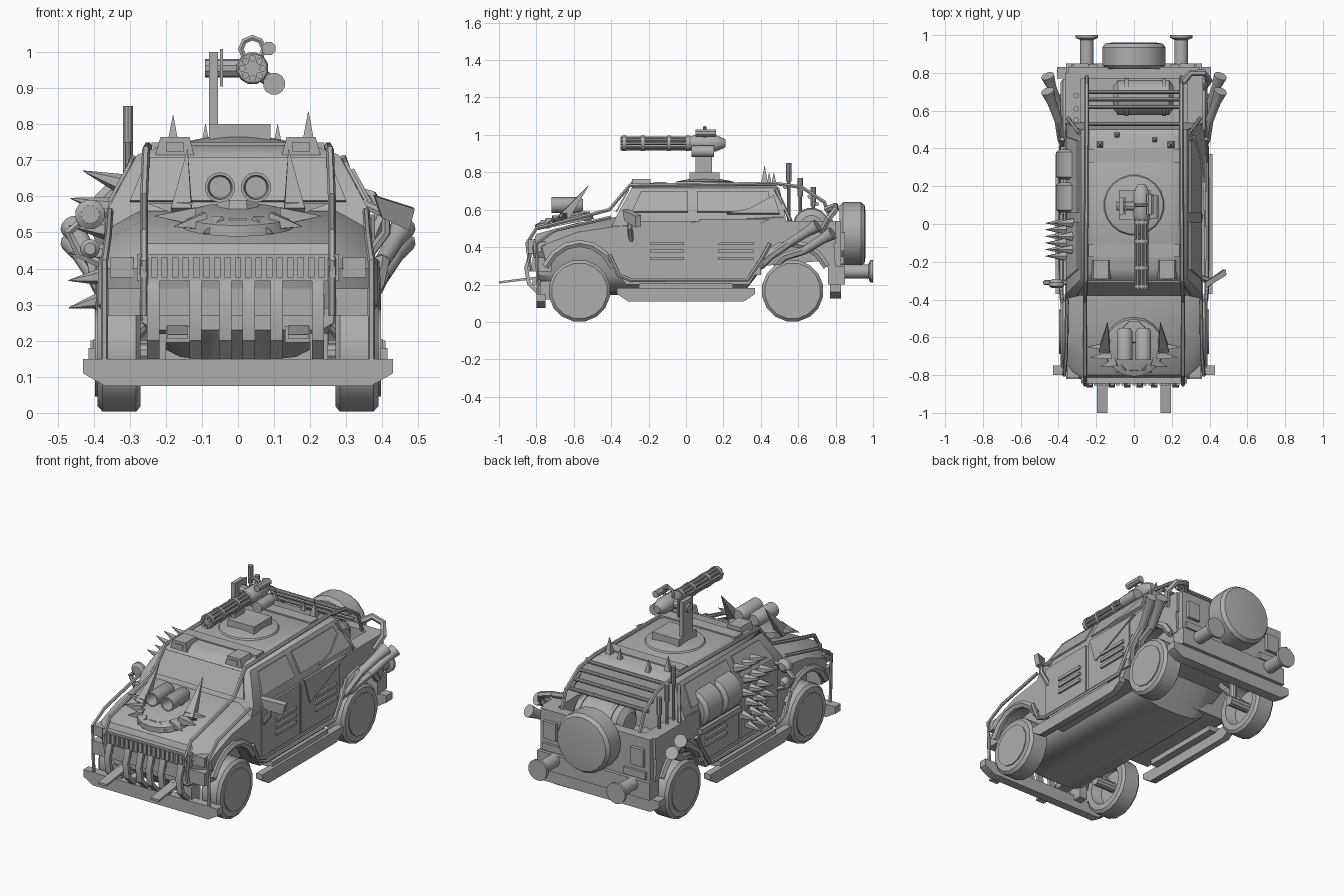
import bpy, bmesh
from math import sin, cos, pi, radians
from mathutils import Vector

old = bpy.data.objects.get("Cube")
if old:
    bpy.data.objects.remove(old, do_unlink=True)

paint = bpy.data.materials.new("plain_grey")
paint.use_nodes = True
grey = (.42, .42, .42, 1)
paint.diffuse_color = grey
paint.node_tree.nodes["Principled BSDF"].inputs["Base Color"].default_value = grey


def finish(name, mesh, mirror):
    mesh.materials.clear()
    mesh.materials.append(paint)
    mesh.polygons.foreach_set("use_smooth", [True] * len(mesh.polygons))
    mesh.set_sharp_from_angle(angle=radians(35))
    part = bpy.data.objects.new(name, mesh)
    bpy.context.collection.objects.link(part)
    if mirror:
        modifier = part.modifiers.new("mirror", "MIRROR")
        modifier.use_mirror_merge = False


def loft(name, rings, mirror=False):
    bm = bmesh.new()
    loops = [[bm.verts.new(point) for point in ring] for ring in rings]
    count = len(loops[0])
    for low, high in zip(loops, loops[1:]):
        for i in range(count):
            j = (i + 1) % count
            bm.faces.new((low[i], low[j], high[j], high[i]))
    bm.faces.new(loops[0])
    bm.faces.new(loops[-1])
    bmesh.ops.recalc_face_normals(bm, faces=bm.faces)
    mesh = bpy.data.meshes.new(name)
    bm.to_mesh(mesh)
    bm.free()
    finish(name, mesh, mirror)


def box(name, low, high, mirror=False):
    (a, b, c), (d, e, f) = low, high
    rect = [(a, b), (d, b), (d, e), (a, e)]
    loft(name, [[(x, y, z) for x, y in rect] for z in (c, f)], mirror)


def plate(name, outline, offset, mirror=False):
    shift = Vector(offset)
    loft(name, [outline, [Vector(p) + shift for p in outline]], mirror)


def lathe(name, start, direction, profile, sides=12, mirror=False):
    start, turn = Vector(start), Vector(direction).to_track_quat("Z", "Y")
    angles = [2 * pi * (i + .5) / sides for i in range(sides)]
    rings = [[start + turn @ Vector((r * cos(a), r * sin(a), d)) for a in angles]
             for d, r in profile]
    loft(name, rings, mirror)


def rod(name, start, end, radius, tip=None, sides=10, mirror=False):
    span = Vector(end) - Vector(start)
    tip = radius if tip is None else tip
    lathe(name, start, span, [(0, radius), (span.length, tip)], sides, mirror)


def spike(name, base, tip, radius, sides=5, mirror=False):
    rod(name, base, tip, radius, .001, sides, mirror)


def tube(name, points, radius, mirror=False, closed=False):
    curve = bpy.data.curves.new(name, "CURVE")
    curve.dimensions = "3D"
    curve.bevel_depth = radius
    curve.bevel_resolution = 1
    curve.use_fill_caps = True
    spline = curve.splines.new("POLY")
    spline.points.add(len(points) - 1)
    spline.use_cyclic_u = closed
    for target, point in zip(spline.points, points):
        target.co = (*point, 1)
    helper = bpy.data.objects.new(name + "_path", curve)
    mesh = bpy.data.meshes.new_from_object(helper)
    bpy.data.objects.remove(helper)
    finish(name, mesh, mirror)


# Lower body with wheel arches, narrowing towards the nose and shoulders
AXLES = (-.57, .57)


def arch(centre):
    return [(centre + .21 * cos(a), .17 + .25 * sin(a))
            for a in [radians(angle) for angle in range(30, 151, 20)]]


profile = [(-.8, .29), (-.83, .4), (-.8, .47), (-.58, .53), (-.38, .56), (.53, .56),
           (.54, .44), (.79, .44), (.8, .29)]
profile += arch(AXLES[1]) + [(.34, .2), (-.32, .2)] + arch(AXLES[0])


def section(x, edge):
    return [(x, y + (.06 if edge and y < -.76 else 0),
             z - (.05 if edge and y < -.3 and z > .45 else 0)) for y, z in profile]


loft("body", [section(-.365, True), section(-.27, False),
              section(.27, False), section(.365, True)])
belly = [(.27, .42), (.265, .25), (.23, .19), (.16, .155), (.06, .145)]
belly += [(-x, z) for x, z in reversed(belly)]
loft("underbody", [[(x, y, max(z, floor)) for x, z in belly]
                   for y, floor in ((-.79, .23), (-.7, 0), (.3, 0), (.42, .3), (.78, .33))])

# Cabin and roof
levels = [(.5, .362, -.4, .54), (.57, .358, -.37, .53), (.715, .28, -.29, .5),
          (.742, .21, -.24, .46)]
loft("cabin", [[(-x, a, z), (x, a, z), (x, b, z), (-x, b, z)] for z, x, a, b in levels])
for y in (-.14, .36):
    box("roof_rib", (-.24, y - .035, .735), (.24, y + .035, .749))
plate("windscreen", [(-.3, -.37, .585), (.3, -.37, .585), (.25, -.303, .705),
                     (-.25, -.303, .705)], (0, -.008, .004))


def on_side(y, z):
    return (min(.365, .36 - (z - .57) * .54), y, z)


for name, low, high in (("front_window", (-.29, .01), (-.24, .01)),
                        ("rear_window", (.06, .46), (.06, .44))):
    plate(name, [on_side(low[0], .585), on_side(low[1], .585),
                 on_side(high[1], .695), on_side(high[0], .695)], (.008, 0, .004), True)
plate("window_shard", [on_side(y, z) for y, z in
                       ((.22, .575), (.34, .6), (.47, .67), (.5, .575))], (.015, 0, .008))
plate("door_shard", [on_side(y, z) for y, z in
                     ((.07, .55), (.45, .55), (.28, .47), (.12, .4))], (.014, 0, 0))

# Rear bed
box("bed_wall", (.28, .53, .42), (.365, .8, .54), True)
box("tailgate", (-.35, .77, .28), (.35, .83, .54))
box("tail_light", (.24, .81, .38), (.32, .85, .48), True)
box("tailgate_latch", (.19, .81, .31), (.33, .845, .35), True)
lathe("bed_tank", (-.11, .67, .51), (1, 0, 0),
      [(0, .06), (.025, .095), (.295, .095), (.32, .06)], 16)
for x in (-.05, .15):
    lathe("tank_band", (x, .67, .51), (1, 0, 0), [(0, .101), (.02, .101)], 16)

# Wheels with hollow backs, axles, arch trims
for y in AXLES:
    lathe("tyre", (.27, y, .166), (1, 0, 0),
          [(.06, .1), (0, .115), (0, .15), (.012, .166), (.105, .166), (.12, .15)], 16, True)
    lathe("wheel_hub", (.38, y, .166), (1, 0, 0), [(0, .12), (.016, .12)], 14, True)
    rod("axle", (.2, y, .166), (.35, y, .166), .028, mirror=True)
    rod("suspension_arm", (.2, y - .08, .3), (.33, y, .17), .018, mirror=True)
    rod("suspension_strut", (.23, y, .4), (.23, y, .166), .022, mirror=True)
    tube("arch_trim", [(.366, b, c) for b, c in arch(y)], .022, True)
lathe("spare_wheel", (0, .82, .47), (0, 1, 0),
      [(0, .15), (.02, .17), (.115, .17), (.135, .155), (.14, .12)], 18)

# Door panels, ribs, sills
for low, high in ((-.31, .03), (.05, .4)):
    box("door_panel", (.36, low, .25), (.372, high, .54), True)
    for z in (.33, .37, .41):
        box("door_rib", (.37, low + .12, z), (.384, high - .04, z + .018), True)
board = [(-.37, .18), (.37, .18), (.37, .15), (.31, .11), (-.31, .11), (-.37, .15)]
loft("running_board", [[(x, y, z) for y, z in board] for x in (.375, .415)], True)
box("board_bracket", (.33, -.25, .17), (.4, .25, .205), True)
tube("sill_bar", [(.38, -.41, .36), (.385, -.36, .25), (.385, -.3, .225), (.385, .33, .225),
                  (.385, .4, .33), (.38, .45, .42)], .012, True)

# Bumpers, ram blades, rear pipes
bumper = [(-.43, .15), (.43, .15), (.43, .11), (.37, .075), (-.37, .075), (-.43, .11)]
loft("front_bumper", [[(x, y, z) for x, z in bumper] for y in (-.8, -.75)])
box("bumper_mount", (.2, -.78, .12), (.25, -.7, .22), True)
loft("rear_bumper", [[(x * .95, y, z + .05) for x, z in bumper] for y in (.77, .83)])
box("rear_upper_bumper", (-.36, .76, .2), (.36, .85, .3))
plate("ram_blade", [(.14, -.8, .23), (.195, -.8, .23), (.195, -1, .205), (.14, -1, .205)],
      (0, 0, .012), True)
lathe("rear_buffer", (.25, .8, .27), (0, 1, 0),
      [(0, .037), (.175, .037), (.185, .06), (.2, .06)], 14, True)

# Nose: grille, lamps and guard bars
box("grille_frame", (-.28, -.845, .365), (.28, -.8, .44))
for i in range(19):
    x = (i - 9) * .029
    box("grille_slat", (x - .009, -.855, .375), (x + .009, -.84, .43))
box("headlight", (.29, -.815, .375), (.355, -.75, .43), True)
box("corner_block", (.26, -.82, .27), (.36, -.72, .345), True)
box("fog_lamp", (.13, -.82, .195), (.2, -.74, .24), True)
box("lower_grille", (-.24, -.815, .27), (.24, -.78, .35))
guard = [(-.8, .15), (-.85, .2), (-.865, .29), (-.84, .37), (-.82, .37), (-.845, .29),
         (-.83, .21), (-.78, .16)]
for x in (-.235, -.118, -.035, .03, .107, .222):
    loft("guard_bar", [[(x + d, y, z) for y, z in guard] for d in (-.017, .017)])

# Tube frame over the whole vehicle, and rear cage
tube("long_rail", [(.26, -.83, .27), (.26, -.85, .42), (.26, -.8, .5), (.26, -.6, .55),
                   (.26, -.41, .6), (.255, -.3, .73), (.25, .48, .74), (.25, .62, .72),
                   (.25, .74, .64), (.25, .79, .5)], .011, True)
tube("fender_rail", [(.37, -.79, .13), (.37, -.8, .42), (.36, -.7, .49), (.355, -.4, .56)],
     .01, True)
tube("rear_rail", [(.29, .48, .71), (.35, .56, .54)], .01, True)
for y, z in ((.53, .72), (.62, .71), (.66, .67), (.7, .63)):
    rod("cage_bar", (-.25, y, z), (.25, y, z), .011)
tube("rear_hose", [(.26, .75, .6), (.3, .8, .62), (.37, .8, .6), (.4, .76, .55),
                   (.37, .72, .48)], .018)

# Side exhaust horns and stacks
for shift in (0, .08):
    tube("exhaust_pipe", [(.35, .4 + shift, .3), (.385, .45 + shift, .35),
                          (.4, .55 + shift, .42 - shift / 2)], .022, True)
    lathe("exhaust_horn", (.4, .55 + shift, .42 - shift / 2), (.06, .16, .1),
          [(0, .022), (.12, .025), (.19, .036)], 12, True)
for y, top in ((.55, .85), (.61, .77), (.68, .72)):
    rod("stack_pipe", (-.305, y, .5), (-.305, y, top - .09), .009)
    rod("stack_tip", (-.305, y, top - .1), (-.305, y, top), .015)

# Right side: drums, spikes and round lamps
for y in (.06, .235):
    lathe("side_drum", (-.305, y, .54), (0, 1, 0),
          [(0, .09), (.015, .11), (.145, .11), (.16, .09)], 16)
box("drum_rack", (-.39, .05, .42), (-.33, .41, .45))
for row in range(6):
    for column in range(3):
        x, y, z = on_side(-.17 + column * .07 + (row % 2) * .035, .315 + row * .064)
        spike("door_spike", (-x, y, z), (-x - .105, y, z + .012 * (row - 2)), .028, 6)
for z, radius in ((.55, .042), (.455, .027)):
    lathe("side_lamp", (-.41, -.34, z), (0, 1, 0),
          [(0, radius * .6), (.012, radius), (.03, radius), (.05, radius * .5)], 12)
tube("lamp_arm", [(-.35, -.31, .4), (-.44, -.31, .44), (-.47, -.31, .5), (-.41, -.31, .55),
                  (-.33, -.31, .56)], .014)

# Left mirror
tube("mirror_arm", [(.35, -.29, .42), (.41, -.3, .5), (.41, -.3, .55), (.34, -.28, .58)], .014)
plate("mirror", [(.38, -.34, .6), (.49, -.27, .565), (.475, -.27, .505), (.4, -.33, .54)],
      (-.005, .03, .005))

# Hood intakes with a torn spiked collar
lathe("collar", (0, -.65, .52), (0, -.2, 1), [(0, .16), (.03, .155), (.04, .12)], 18)
for x in (-.05, .05):
    lathe("intake", (x, -.55, .625), (0, -1, 0),
          [(0, .03), (.02, .042), (.17, .042), (.17, .034), (.1, .03)], 14)
lathe("intake_base", (0, -.57, .54), (0, 0, 1), [(0, .07), (.05, .06)], 8)
for step in range(9):
    a = radians(180 + step * 22.5)
    spike("collar_spike", (.13 * cos(a), -.65 + .11 * sin(a), .56 + .04 * sin(a)),
          (.25 * cos(a), -.65 + .15 * sin(a), .58 + .09 * sin(a)), .034, 4)
spike("collar_horn", (.155, -.66, .55), (.14, -.52, .73), .04, 4, True)

# Roof lamps and roof spikes
loft("roof_lamp", [[(.12, y, .71), (.23, y, .71), (.215, y, .765), (.135, y, .765)]
                   for y in (-.29, -.19)], True)
box("lamp_lens", (.15, -.295, .725), (.2, -.285, .75), True)
for x, y, top in ((-.18, .42, .825), (.195, .42, .835), (-.09, .47, .8), (.11, .445, .8)):
    spike("roof_spike", (x, y, .73), (x, y, top), (top - .72) * .25, 4)

# Gun mount
lathe("turntable", (0, .1, .735), (0, 0, 1), [(0, .165), (.015, .155), (.03, .08)], 20)
box("mount_base", (-.08, .02, .755), (.09, .18, .8))
box("mount_post", (-.08, .05, .79), (-.055, .14, 1))
rod("mount_axle", (-.092, .095, .955), (.04, .095, .955), .026)
box("mount_disc", (-.05, .05, .905), (-.042, .14, 1.008))

# Rotary gun
gun_x, gun_z = .04, .955
for i in range(8):
    a = i * pi / 4
    x, z = gun_x + .028 * cos(a), gun_z + .028 * sin(a)
    rod("gun_barrel", (x, -.35, z), (x, .05, z), .01, sides=8)
for y in (-.34, -.24, -.1, 0):
    rod("barrel_ring", (gun_x, y, gun_z), (gun_x, y + .018, gun_z), .041, sides=14)
lathe("gun_housing", (gun_x, .02, gun_z), (0, 1, 0),
      [(0, .035), (.02, .045), (.14, .045), (.18, .028), (.19, .02)], 12)
tube("gun_handle", [(gun_x + .032 * cos(i * pi / 4), .1, 1.008 + .032 * sin(i * pi / 4))
                    for i in range(8)], .009, closed=True)
rod("gun_sight", (.085, .05, 1.01), (.085, .16, 1.01), .02, sides=8)
rod("ammo_drum", (.1, .03, .912), (.1, .15, .912), .031, sides=12)
rod("ammo_feed", (.1, .09, .912), (gun_x, .09, gun_z), .018)
